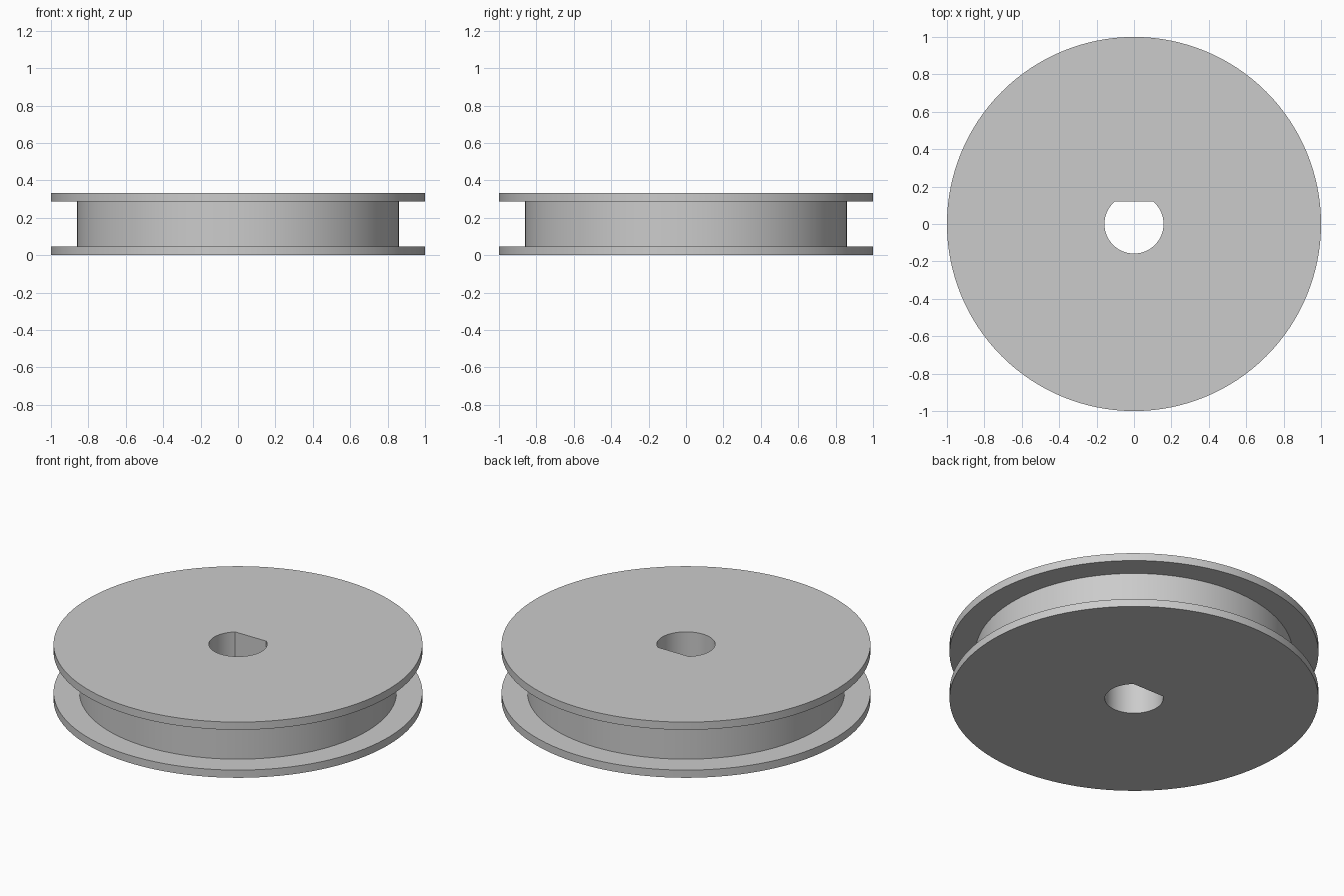
import bpy, bmesh
from math import sin, cos, asin, pi, radians

old = bpy.data.objects.get("Cube")
if old:
    bpy.data.objects.remove(old, do_unlink=True)

RIM, HUB, BORE, FLAT = 1.0, 0.86, 0.158, 0.12
HEIGHT, LOW, HIGH = 0.333, 0.046, 0.287
SEGMENTS = 128

grey = bpy.data.materials.new("plain grey")
grey.use_nodes = True
colour = (0.6, 0.6, 0.6, 1)
grey.diffuse_color = colour
grey.node_tree.nodes["Principled BSDF"].inputs["Base Color"].default_value = colour

# Angles round the axis, with the two corners of the flat in the bore added
corner = asin(FLAT / BORE)
angles = sorted([2 * pi * i / SEGMENTS for i in range(SEGMENTS)] + [corner, pi - corner])


def bore_radius(a):
    """Round bore, cut off by a flat towards the back."""
    return min(BORE, FLAT / sin(a)) if sin(a) > 0 else BORE


# Flanged wheel: the section is swept round the axis as one closed solid
bm = bmesh.new()
rings = []
for a in angles:
    b = bore_radius(a)
    section = [(b, 0), (RIM, 0), (RIM, LOW), (HUB, LOW),
               (HUB, HIGH), (RIM, HIGH), (RIM, HEIGHT), (b, HEIGHT)]
    rings.append([bm.verts.new((r * cos(a), r * sin(a), z)) for r, z in section])
for i, ring in enumerate(rings):
    after = rings[(i + 1) % len(rings)]
    for j in range(len(ring)):
        k = (j + 1) % len(ring)
        bm.faces.new((ring[j], after[j], after[k], ring[k]))
bmesh.ops.recalc_face_normals(bm, faces=bm.faces)

mesh = bpy.data.meshes.new("pulley_wheel")
bm.to_mesh(mesh)
bm.free()
mesh.materials.append(grey)
wheel = bpy.data.objects.new("pulley_wheel", mesh)
bpy.context.collection.objects.link(wheel)

# Smooth walls with sharp edges
bpy.ops.object.select_all(action="DESELECT")
wheel.select_set(True)
bpy.context.view_layer.objects.active = wheel
bpy.ops.object.shade_smooth_by_angle(angle=radians(30))
